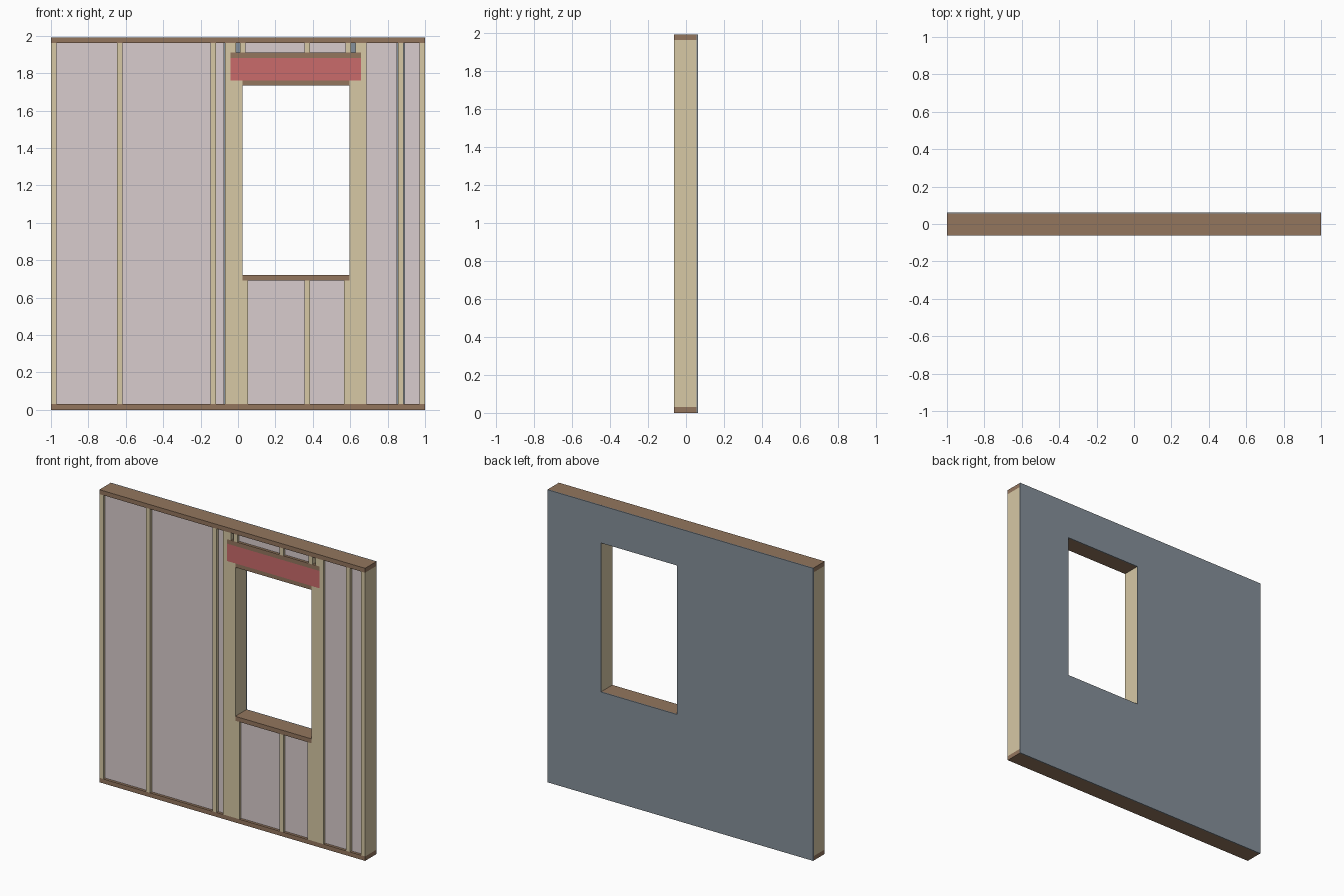
import bpy, bmesh

if "Cube" in bpy.data.objects:
    bpy.data.objects.remove(bpy.data.objects["Cube"])

W, H, T = 1.0, 1.99, 0.03           # half width, height, timber thickness
YF, YS, YB = -0.062, 0.055, 0.062   # front face, back of frame, back of sheathing
X0, X1 = 0.023, 0.597               # window opening
Z0, Z1 = 0.722, 1.735


def material(name, r, g, b):
    m = bpy.data.materials.new(name)
    m.diffuse_color = [(c / 255) ** 2.2 for c in (r, g, b)] + [1]
    m.use_nodes = True
    m.node_tree.nodes["Principled BSDF"].inputs["Base Color"].default_value = m.diffuse_color
    return m


STUD = material("stud_timber", 214, 199, 163)
PLATE = material("plate_timber", 146, 117, 94)
LINTEL = material("header_red", 201, 106, 106)
WOOL = material("insulation_pink", 216, 203, 204)
BOARD = material("sheathing_grey", 132, 143, 153)


def prism(name, outline, y0, y1, mat):
    """Extrude an x-z outline from y0 to y1."""
    bm = bmesh.new()
    face = bm.faces.new([bm.verts.new((x, y0, z)) for x, z in outline])
    ext = bmesh.ops.extrude_face_region(bm, geom=[face])
    verts = [v for v in ext["geom"] if isinstance(v, bmesh.types.BMVert)]
    bmesh.ops.translate(bm, verts=verts, vec=(0, y1 - y0, 0))
    bmesh.ops.recalc_face_normals(bm, faces=bm.faces)
    me = bpy.data.meshes.new(name)
    bm.to_mesh(me)
    bm.free()
    me.materials.append(mat)
    ob = bpy.data.objects.new(name, me)
    bpy.context.collection.objects.link(ob)
    return ob


def box(name, x0, x1, z0, z1, mat, y0=YF, y1=YS):
    return prism(name, [(x0, z0), (x1, z0), (x1, z1), (x0, z1)], y0, y1, mat)


ZB, ZT = T, H - T                   # clear height between plates
HB, HT = 1.762, 1.88                # header
TOP = HT + T                        # top of plate over header

# Plates, sill and header
box("bottom_plate", -W, W, 0, ZB, PLATE)
box("top_plate", -W, W, ZT, H, PLATE)
box("window_sill", X0, X1, Z0 - T, Z0, PLATE)
box("window_head", X0, X1, Z1, HB, PLATE)
box("header", -0.04, 0.657, HB, HT, LINTEL)
box("header_top_plate", -0.04, 0.657, HT, TOP, PLATE)

# Full height studs, including king studs beside the window
for x in (-1, -0.647, -0.147, -0.07, 0.657, 0.855, 0.97):
    box("stud", x, x + T, ZB, ZT, STUD)

# Trimmer studs carrying the header, two each side
for x in (-0.04, -0.0085, X1, X1 + T):
    w = 0.0315 if x < 0.1 else T
    box("trimmer_stud", x, x + w, ZB, HB, STUD)

# Short studs below the sill and above the header
for x in (X0, 0.356, X1 - T):
    box("lower_cripple", x, x + T, ZB, Z0 - T, STUD)
for x in (-0.04, 0.01, 0.356, 0.574, 0.627):
    box("upper_cripple", x, x + T, TOP, ZT, STUD)

# Insulation in the bays, slightly recessed from the front
YI = YF + 0.018
bays = [(-0.97, -0.647, ZB, ZT), (-0.617, -0.147, ZB, ZT),
        (-0.117, -0.076, ZB, ZT), (0.687, 0.85, ZB, ZT),
        (0.89, 0.97, ZB, ZT),
        (X0 + T, 0.356, ZB, Z0 - T), (0.386, X1 - T, ZB, Z0 - T),
        (0.04, 0.356, TOP, ZT), (0.386, 0.574, TOP, ZT)]
for x0, x1, z0, z1 in bays:
    box("insulation", x0, x1, z0, z1, WOOL, YI, YS)

# Back sheathing: a large panel notched for the window, and a narrow one
prism("sheathing_large", [(-W, 0), (X1 - 0.001, 0), (X1 - 0.001, Z0), (X0, Z0),
                          (X0, Z1), (X1 - 0.001, Z1), (X1 - 0.001, H), (-W, H)],
      YS, YB, BOARD)
box("sheathing_narrow", X1 + 0.001, W, 0, H, BOARD, YS, YB)
